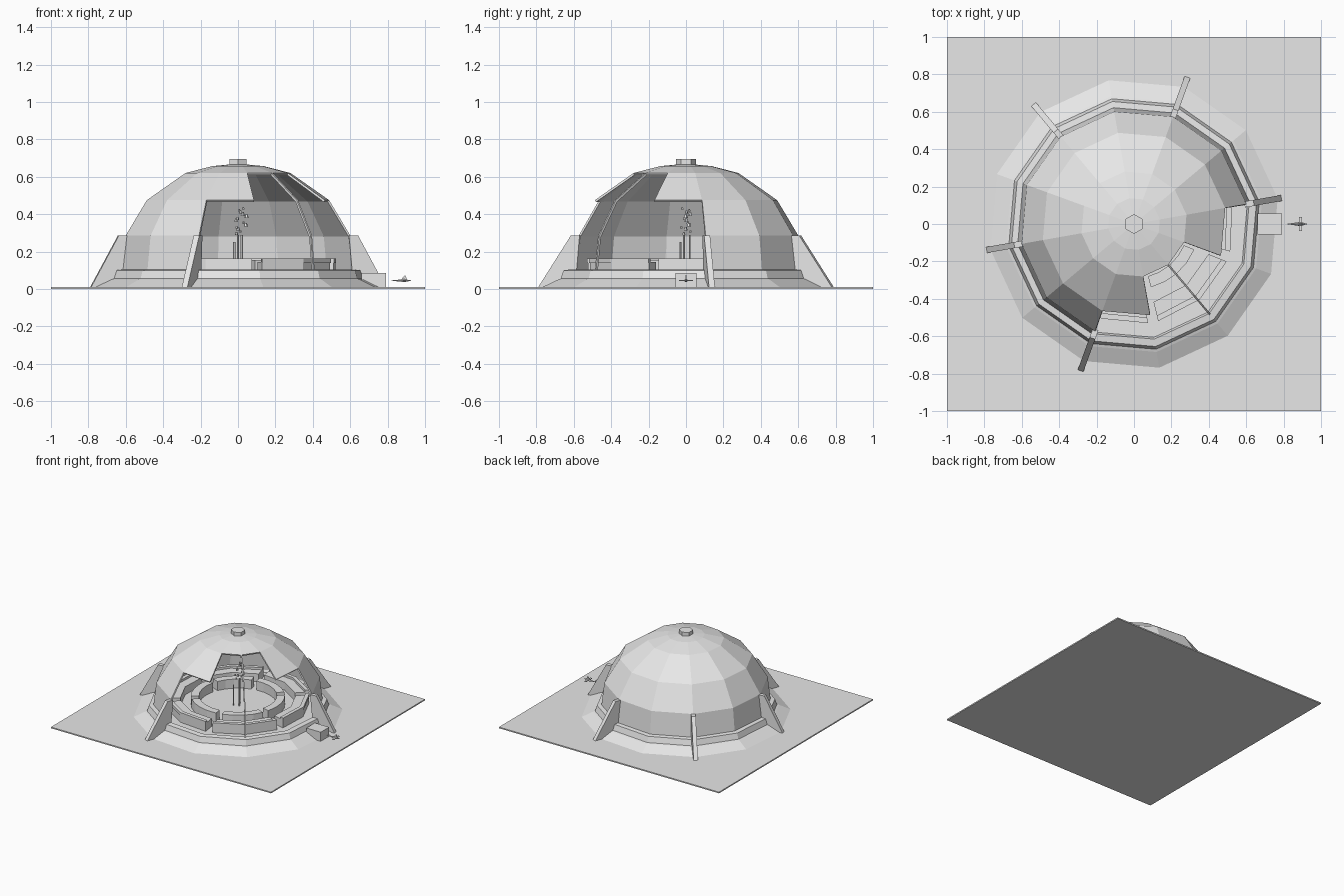
import bpy, bmesh, math, random
from mathutils import Vector

if "Cube" in bpy.data.objects:
    bpy.data.objects.remove(bpy.data.objects["Cube"])

random.seed(4)
grey = bpy.data.materials.new("light_grey")
grey.diffuse_color = (0.8, 0.8, 0.8, 1)
grey.use_nodes = True
grey.node_tree.nodes["Principled BSDF"].inputs["Base Color"].default_value = grey.diffuse_color


def polar(r, deg, z):
    a = math.radians(deg)
    return Vector((r * math.cos(a), r * math.sin(a), z))


def finish(name, bm):
    bmesh.ops.remove_doubles(bm, verts=bm.verts, dist=0.0005)
    bmesh.ops.recalc_face_normals(bm, faces=bm.faces)
    mesh = bpy.data.meshes.new(name)
    bm.to_mesh(mesh)
    bm.free()
    mesh.materials.append(grey)
    obj = bpy.data.objects.new(name, mesh)
    bpy.context.collection.objects.link(obj)
    return obj


def box(name, center, size):
    bm = bmesh.new()
    bmesh.ops.create_cube(bm, size=1)
    for v in bm.verts:
        v.co = Vector(c + a * s for c, a, s in zip(center, v.co, size))
    return finish(name, bm)


def lathe(name, profile, keep=lambda row, seg: True):
    """Twelve-sided revolve; segment k starts at 10 + 30k degrees."""
    bm = bmesh.new()
    rings = [[bm.verts.new(polar(r, 10 + 30 * k, z)) for k in range(12)]
             for r, z in profile]
    for row in range(len(rings) - 1):
        for k in range(12):
            if keep(row, k):
                j = (k + 1) % 12
                a, b = rings[row], rings[row + 1]
                bm.faces.new((a[k], a[j], b[j], b[k]))
    return finish(name, bm)


def sector(name, a0, a1, r0, r1, z0, z1, steps=2):
    """Curved block between two angles."""
    bm = bmesh.new()
    loops = []
    for i in range(steps + 1):
        a = a0 + (a1 - a0) * i / steps
        loops.append([bm.verts.new(polar(r, a, z))
                      for r, z in ((r0, z0), (r1, z0), (r1, z1), (r0, z1))])
    for p, q in zip(loops, loops[1:]):
        for i in range(4):
            j = (i + 1) % 4
            bm.faces.new((p[i], p[j], q[j], q[i]))
    bm.faces.new(loops[0])
    bm.faces.new(loops[-1])
    return finish(name, bm)


def slab(name, outline, deg, width):
    """Upright plate: (radius, height) outline with a width, turned to an angle."""
    bm = bmesh.new()
    side = polar(width / 2, deg + 90, 0)
    f = bm.faces.new([bm.verts.new(polar(r, deg, z) - side) for r, z in outline])
    new = bmesh.ops.extrude_face_region(bm, geom=[f])["geom"]
    for v in new:
        if isinstance(v, bmesh.types.BMVert):
            v.co += side * 2
    return finish(name, bm)


def cone(name, base, r1, r2, height, sides, turn=0):
    bm = bmesh.new()
    b = [bm.verts.new(polar(r1, turn + 360 * i / sides, 0) + base) for i in range(sides)]
    t = [bm.verts.new(polar(r2, turn + 360 * i / sides, height) + base) for i in range(sides)]
    for i in range(sides):
        j = (i + 1) % sides
        bm.faces.new((b[i], b[j], t[j], t[i]))
    bm.faces.new(b)
    bm.faces.new(t)
    return finish(name, bm)


# Ground slab and stepped base with the inner floor
box("ground_slab", (0, 0, 0.005), (2, 2, 0.01))
lathe("base_ring", [(0.78, 0.01), (0.695, 0.05), (0.68, 0.055), (0.665, 0.1),
                    (0.625, 0.105), (0.615, 0.08), (0, 0.08)])

# Dome shell with a stepped opening: four segments wide below, two above
shell = [(0.632, 0.1), (0.61, 0.285), (0.495, 0.475), (0.285, 0.62), (0.14, 0.657), (0, 0.67)]


def solid(row, seg):
    if row < 2:
        return seg not in (8, 9, 10, 11)
    return not (row == 2 and seg in (9, 10))


dome = lathe("dome_shell", shell, solid)
# Orient the open shell outwards before thickening it inwards
bm = bmesh.new()
bm.from_mesh(dome.data)
for f in bm.faces:
    if f.normal.dot(f.calc_center_median()) < 0:
        f.normal_flip()
bm.to_mesh(dome.data)
bm.free()
mod = dome.modifiers.new("thickness", "SOLIDIFY")
mod.thickness = 0.012
mod.offset = -1

# Hexagonal cap
cone("roof_cap", Vector((0, 0, 0.655)), 0.053, 0.053, 0.04, 6, 30)

# Slim rib across the opening
arc = shell[:4]
slab("opening_rib", arc + [(r - 0.012, z - 0.008) for r, z in reversed(arc)], -50, 0.01)

# Buttress fins, none at the opening
for deg in (10, 70, 130, 190, 250):
    foot = 0.80 if deg in (10, 190) else 0.835
    slab("buttress", [(0.625, 0.01), (foot, 0.01), (0.65, 0.285), (0.6, 0.285)], deg, 0.032)

# Outer benches with low backs, and the inner ring of seats
for k in range(6):
    a = -78 + 60 * k
    sector("outer_bench", a + 2, a + 56, 0.43, 0.53, 0.08, 0.145)
    sector("bench_back", a + 2, a + 56, 0.505, 0.535, 0.14, 0.163)
    sector("inner_seat", a + 3, a + 55, 0.29, 0.35, 0.08, 0.155, 4)

# Central posts with floating bits above
for x, y, z in ((-0.02, -0.03, 0.25), (0.0, 0.02, 0.29), (0.02, -0.01, 0.29)):
    cone("centre_post", Vector((x, y, 0.08)), 0.006, 0.006, z - 0.08, 6)
for i in range(13):
    h = 0.29 + 0.135 * i / 12
    s = random.uniform(0.012, 0.02)
    bit = cone("floating_bit",
               Vector((0.015 + random.uniform(-0.03, 0.04), random.uniform(-0.04, 0.03), h)),
               s * 0.6, s * 0.35, s, 5, random.uniform(0, 72))

# Entrance block
box("entrance_block", (0.725, 0, 0.0475), (0.13, 0.11, 0.075))

# Small craft outside the entrance: tapered hull, wings and tail fin
bm = bmesh.new()
ring = [bm.verts.new((0.89, 0.011 * math.cos(a), 0.045 + 0.009 * math.sin(a)))
        for a in (i * math.pi / 3 for i in range(6))]
for tip in ((0.81, 0, 0.045), (0.93, 0, 0.045)):
    t = bm.verts.new(tip)
    for i in range(6):
        bm.faces.new((ring[i], ring[(i + 1) % 6], t))
finish("craft_hull", bm)
box("craft_wings", (0.889, 0, 0.045), (0.016, 0.076, 0.005))
slab("craft_tail", [(0.87, 0.048), (0.905, 0.048), (0.893, 0.075)], 0, 0.005)
